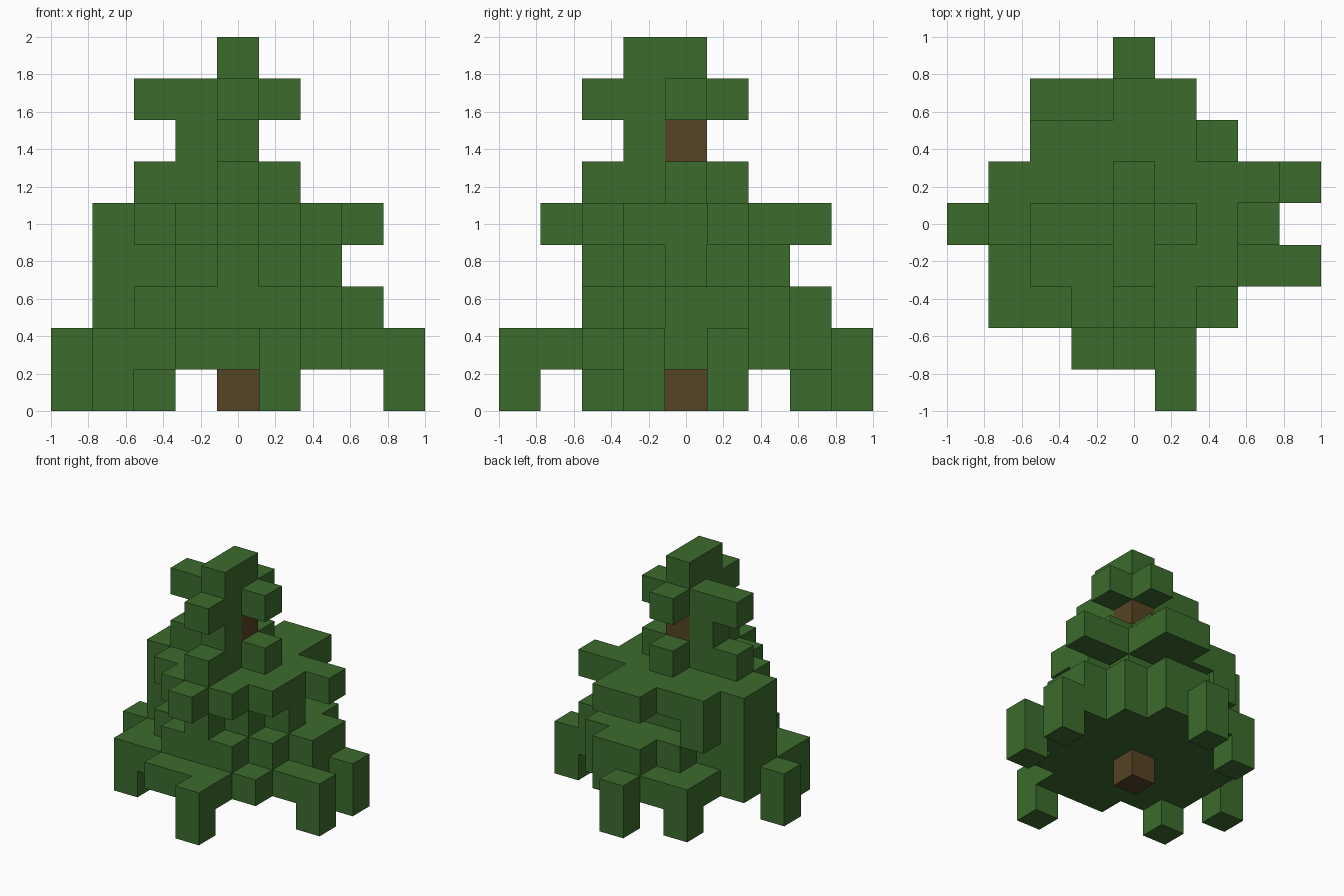
import bpy
import bmesh
from mathutils import Vector

cube = bpy.data.objects.get("Cube")
if cube:
    bpy.data.objects.remove(cube, do_unlink=True)

CELL = 2 / 9


def make_material(name, color):
    mat = bpy.data.materials.new(name)
    mat.use_nodes = True
    mat.diffuse_color = color
    mat.node_tree.nodes["Principled BSDF"].inputs["Base Color"].default_value = color
    return mat


def rows(first_y, *spans):
    """Cells of one layer: each span is (lowest x, highest x), going back in y."""
    return {(x, first_y + n) for n, (low, high) in enumerate(spans)
            for x in range(low, high + 1)}


# Directions of the six sides of a block
SIDES = [Vector(s) for s in ((1, 0, 0), (-1, 0, 0), (0, 1, 0),
                             (0, -1, 0), (0, 0, 1), (0, 0, -1))]


def build_blocks(name, cells, neighbours, mat):
    """Join blocks into one shell, leaving out the sides that touch another block."""
    bm = bmesh.new()
    for cell in cells:
        for side in SIDES:
            c = Vector(cell)
            if tuple(int(v) for v in c + side) in neighbours:
                continue
            u = Vector((side.y, side.z, side.x))
            v = side.cross(u)
            middle = c + Vector((0, 0, 0.5)) + side / 2
            corners = [middle + (a * u + b * v) / 2
                       for a, b in ((-1, -1), (1, -1), (1, 1), (-1, 1))]
            bm.faces.new([bm.verts.new(p * CELL) for p in corners])
    bmesh.ops.remove_doubles(bm, verts=bm.verts, dist=0.001)
    mesh = bpy.data.meshes.new(name)
    bm.to_mesh(mesh)
    bm.free()
    mesh.materials.append(mat)
    obj = bpy.data.objects.new(name, mesh)
    bpy.context.collection.objects.link(obj)
    return obj


# Foliage layers from the ground up
cross = rows(-2, (0, 0), (0, 0), (-2, 1), (0, 0))
layers = [
    # drooping branch tips
    {(1, -4), (4, -1), (4, 1), (-4, 0), (-3, -2), (-2, 3), (0, 4)},
    # wide skirt
    rows(-4, (1, 1), (-1, 1), (-3, 2), (-3, 4), (-4, 3),
         (-3, 4), (-2, 2), (-2, 1), (0, 0)),
    rows(-2, (-1, 1), (-2, 2), (-3, 3), (-3, 3), (-1, 2), (0, 1)),
    # narrow waist
    rows(-2, (0, 0), (-1, 1), (-3, 2), (-3, 1), (-2, -2)),
    # upper skirt
    rows(-3, (0, 0), (-1, 1), (-2, 2), (-3, 2), (-3, 3), (-2, 1), (0, 1)),
    cross,
    # bare neck, top cross and tip
    {(-1, 0), (0, -1)},
    cross,
    {(0, 0), (0, -1)},
]

trunk_cells = {(0, 0, z) for z in range(7)}
leaf_cells = {(x, y, z) for z, layer in enumerate(layers)
              for x, y in layer} - trunk_cells
solid = trunk_cells | leaf_cells

build_blocks("foliage", leaf_cells, solid,
             make_material("leaf green", (0.045, 0.147, 0.026, 1)))
build_blocks("trunk", trunk_cells, solid,
             make_material("bark brown", (0.09, 0.058, 0.018, 1)))
